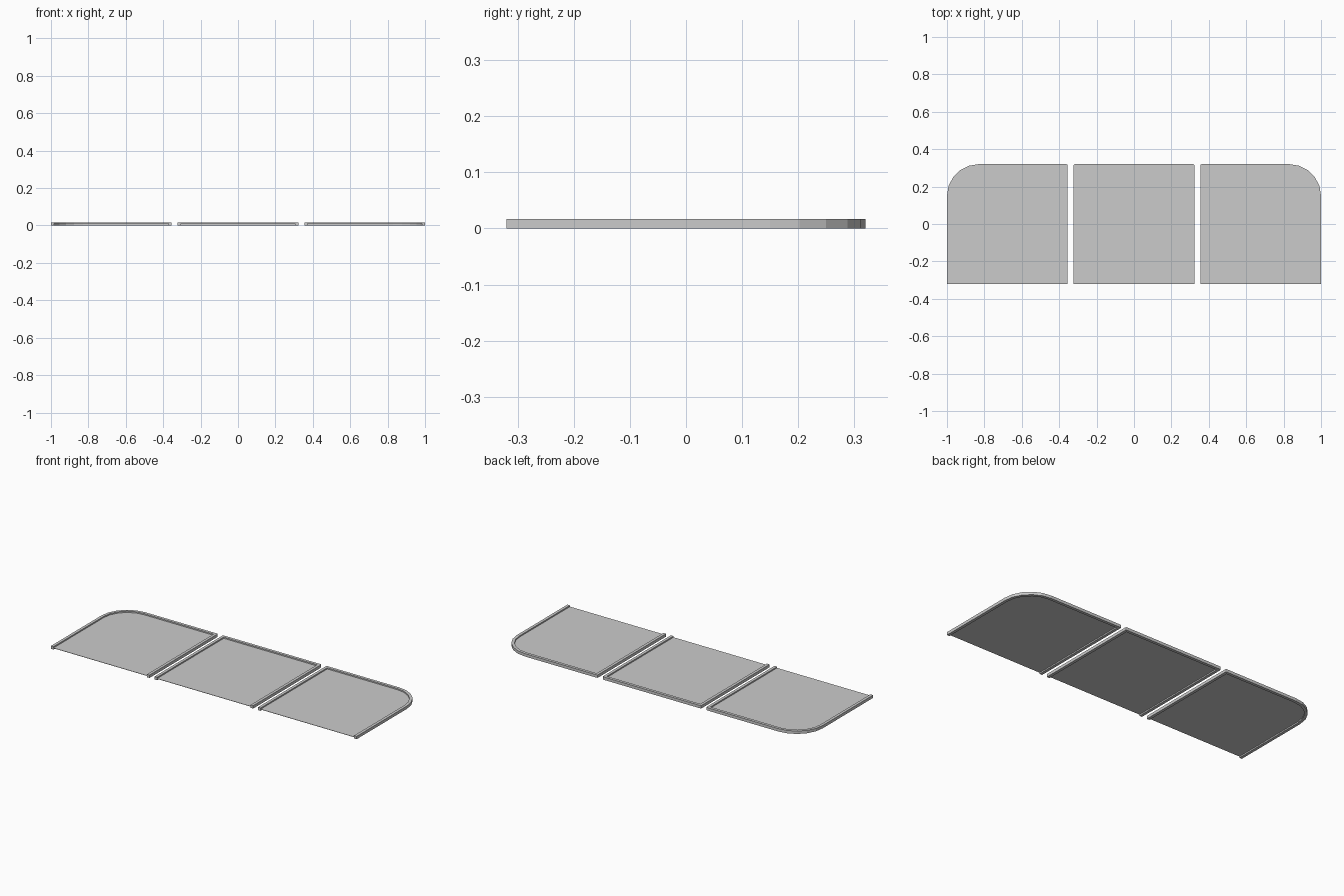
import bpy, bmesh, math

if "Cube" in bpy.data.objects:
    bpy.data.objects.remove(bpy.data.objects["Cube"])

H = 0.017        # frame height
W = 0.017        # frame width
SHEET = 0.002    # sheet thickness
Y0, Y1 = -0.32, 0.32


def outline(x0, x1, rl, rr, inset):
    """Open path: front left, round the back, to front right."""
    pts = [(x0 + inset, Y0)]
    for x, r, s, segs in ((x0, rl, 1, 5 if rl > 0.1 else 2), (x1, rr, -1, 5 if rr > 0.1 else 2)):
        c = max(r, inset)
        cx, cy, rad = x + s * c, Y1 - c, max(r - inset, 0)
        arc = []
        for i in range(segs + 1):
            a = math.pi / 2 * i / segs
            arc.append((cx - s * rad * math.cos(a), cy + rad * math.sin(a)))
        pts += arc if s > 0 else arc[::-1]
    pts.append((x1 - inset, Y0))
    return pts


def finish(bm, name):
    bmesh.ops.remove_doubles(bm, verts=bm.verts, dist=1e-5)
    bmesh.ops.recalc_face_normals(bm, faces=bm.faces)
    mesh = bpy.data.meshes.new(name)
    bm.to_mesh(mesh)
    bm.free()
    bpy.context.collection.objects.link(bpy.data.objects.new(name, mesh))


def frame(name, x0, x1, rl, rr):
    # square bar swept along three sides, open at the front
    bm = bmesh.new()
    rings = []
    for (ox, oy), (ix, iy) in zip(outline(x0, x1, rl, rr, 0), outline(x0, x1, rl, rr, W)):
        rings.append([bm.verts.new(p) for p in
                      ((ox, oy, 0), (ix, iy, 0), (ix, iy, H), (ox, oy, H))])
    for a, b in zip(rings, rings[1:]):
        for k in range(4):
            n = (k + 1) % 4
            bm.faces.new((a[k], a[n], b[n], b[k]))
    bm.faces.new(rings[0])
    bm.faces.new(rings[-1])
    finish(bm, name)


def sheet(name, x0, x1, rl, rr):
    # thin panel held halfway up the frame
    bm = bmesh.new()
    z = (H - SHEET) / 2
    seen = list(dict.fromkeys((round(x, 5), round(y, 5)) for x, y in outline(x0, x1, rl, rr, W * 0.9)))
    face = bm.faces.new([bm.verts.new((x, y, z)) for x, y in seen])
    top = bmesh.ops.extrude_face_region(bm, geom=[face], use_keep_orig=True)
    bmesh.ops.translate(bm, vec=(0, 0, SHEET),
                        verts=[v for v in top["geom"] if isinstance(v, bmesh.types.BMVert)])
    finish(bm, name)


# three panels; the outer back corners are large arcs
for side, x0, x1, rl, rr in (("left", -1.0, -0.355, 0.17, 0.006),
                             ("middle", -0.3225, 0.3225, 0.006, 0.006),
                             ("right", 0.355, 1.0, 0.006, 0.17)):
    frame(side + "_frame", x0, x1, rl, rr)
    sheet(side + "_panel", x0, x1, rl, rr)
